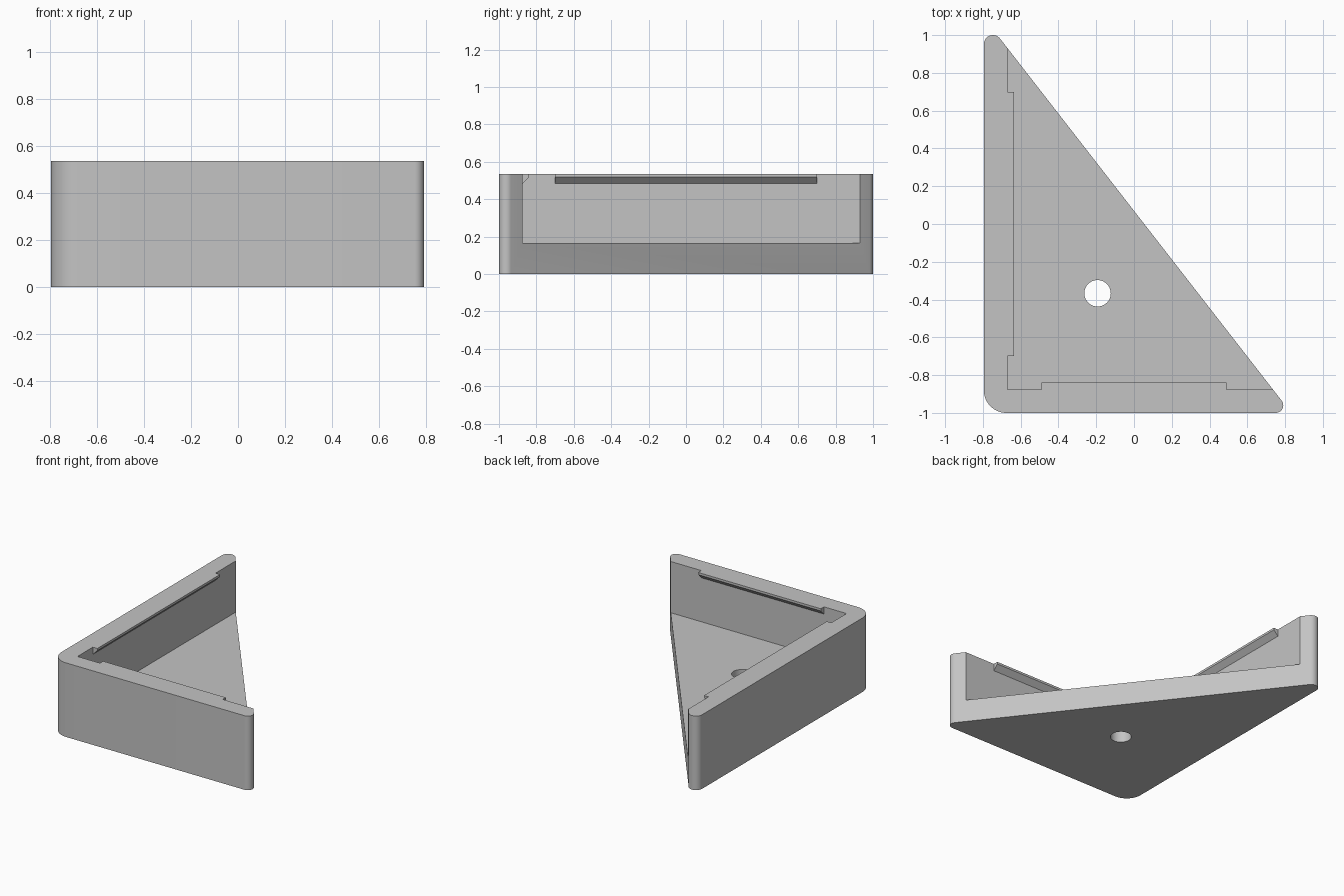
import bpy, bmesh, math
from mathutils import Vector

if "Cube" in bpy.data.objects:
    bpy.data.objects.remove(bpy.data.objects["Cube"], do_unlink=True)

grey = bpy.data.materials.new("light_grey")
grey.use_nodes = True
COLOR = (0.55, 0.55, 0.55, 1)
grey.diffuse_color = COLOR
grey.node_tree.nodes["Principled BSDF"].inputs["Base Color"].default_value = COLOR

HEIGHT, FLOOR = 0.535, 0.165
WALL_X, WALL_Y = -0.67, -0.875     # inner faces of the two walls


def fillet(corners, steps=14):
    """Round each (x, y, radius) corner with a tangent arc."""
    out = []
    for i, (x, y, r) in enumerate(corners):
        p = Vector((x, y))
        a = (Vector(corners[i - 1][:2]) - p).normalized()
        b = (Vector(corners[(i + 1) % len(corners)][:2]) - p).normalized()
        half = a.angle(b) / 2
        centre = p + (a + b).normalized() * r / math.sin(half)
        start = p + a * r / math.tan(half) - centre
        sweep = math.pi - 2 * half
        for k in range(steps + 1):
            t = sweep * k / steps
            c, s = math.cos(t), math.sin(t)
            out.append(centre + Vector((start.x * c - start.y * s,
                                        start.x * s + start.y * c)))
    return out


def extrude(name, points, direction):
    """Solid made by sweeping a closed 3D polygon along a direction."""
    bm = bmesh.new()
    face = bm.faces.new([bm.verts.new(p) for p in points])
    result = bmesh.ops.extrude_face_region(bm, geom=[face], use_keep_orig=True)
    moved = [v for v in result["geom"] if isinstance(v, bmesh.types.BMVert)]
    bmesh.ops.translate(bm, verts=moved, vec=direction)
    bmesh.ops.recalc_face_normals(bm, faces=bm.faces)
    mesh = bpy.data.meshes.new(name)
    bm.to_mesh(mesh)
    bm.free()
    mesh.materials.append(grey)
    obj = bpy.data.objects.new(name, mesh)
    bpy.context.collection.objects.link(obj)
    return obj


def prism(name, outline, low, high):
    return extrude(name, [(x, y, low) for x, y in outline], (0, 0, high - low))


def cut(obj, cutter):
    mod = obj.modifiers.new("cut", "BOOLEAN")
    mod.operation, mod.solver, mod.object = "DIFFERENCE", "EXACT", cutter
    bpy.context.view_layer.objects.active = obj
    bpy.ops.object.modifier_apply(modifier=mod.name)
    bpy.data.objects.remove(cutter, do_unlink=True)


# Triangular body with rounded corners
body = prism("corner_body", fillet([(-0.795, -1, 0.12), (0.832, -1, 0.04),
                                    (-0.795, 1.092, 0.048)]), 0, HEIGHT)

# Pocket that leaves the floor and two walls
cut(body, prism("pocket_cutter", [(WALL_X, WALL_Y), (2, WALL_Y), (2, 2), (WALL_X, 2)],
                FLOOR, 1))

# Screw hole through the floor
circle = [(-0.193 + 0.07 * math.cos(k * math.tau / 40),
           -0.367 + 0.07 * math.sin(k * math.tau / 40)) for k in range(40)]
cut(body, prism("hole_cutter", circle, -0.1, 0.3))

bpy.ops.object.select_all(action="DESELECT")
body.select_set(True)
bpy.context.view_layer.objects.active = body
bpy.ops.object.shade_smooth_by_angle(angle=math.radians(30))

# Snap ribs with a sloped underside along the top of each wall
rib = [(0, 0.483), (0.036, 0.519), (0.036, HEIGHT), (0, HEIGHT)]
extrude("right_rib", [(WALL_X + d, -0.7, z) for d, z in rib], (0, 1.4, 0))
extrude("front_rib", [(-0.49, WALL_Y + d, z) for d, z in rib], (0.98, 0, 0))
